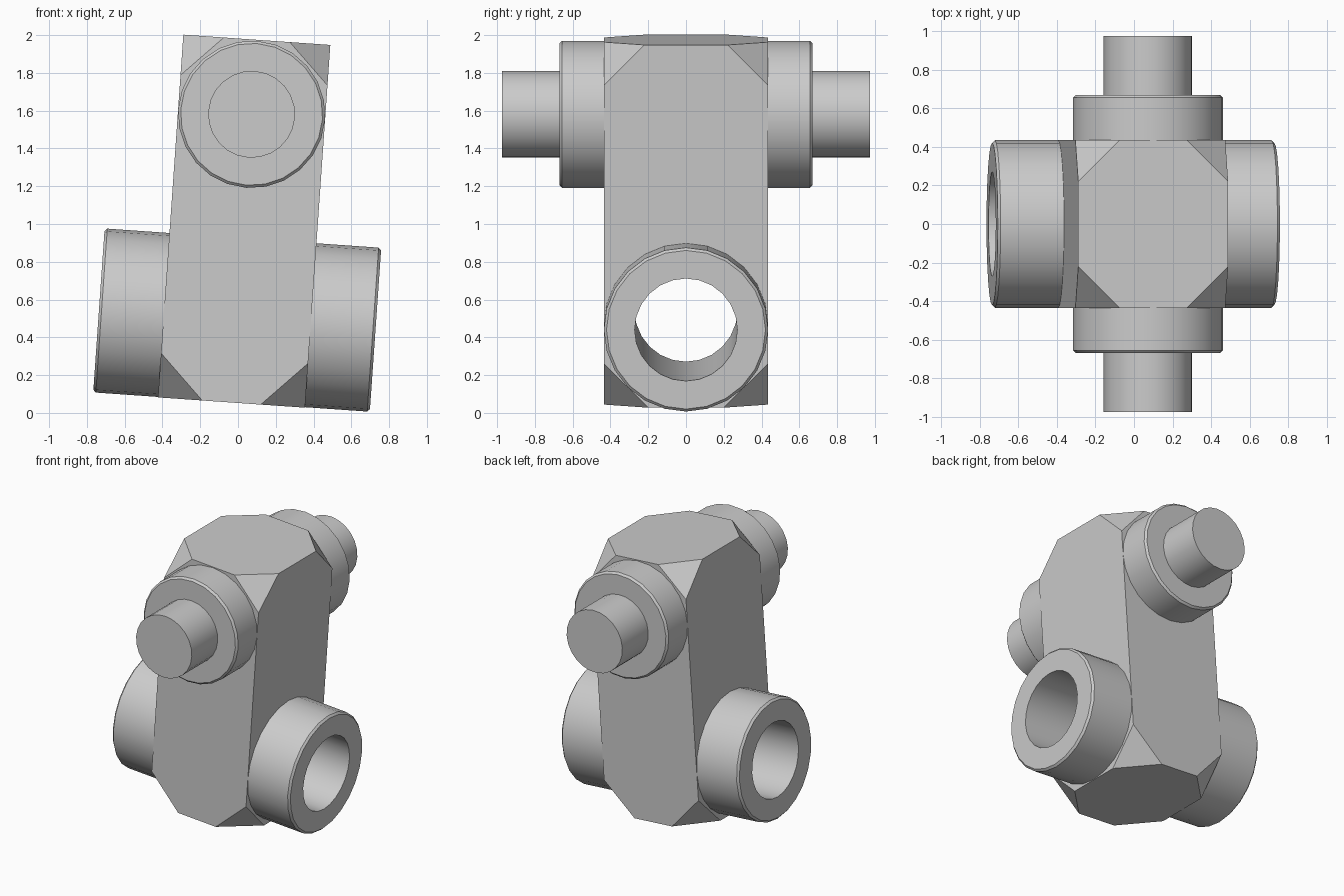
import bpy, bmesh
from math import radians, cos, sin, tau
from itertools import product
from mathutils import Matrix, Vector

cube = bpy.data.objects.get("Cube")
if cube:
    bpy.data.objects.remove(cube, do_unlink=True)

GREY = (0.6, 0.6, 0.6, 1)
steel = bpy.data.materials.new("plain grey")
steel.use_nodes = True
steel.diffuse_color = GREY
steel.node_tree.nodes["Principled BSDF"].inputs["Base Color"].default_value = GREY

# The whole joint leans slightly about the y axis
TILT = Matrix.Translation((0.0325, 0, 1.015)) @ Matrix.Rotation(radians(4), 4, 'Y')
HALF = Vector((0.39, 0.435, 0.9625))
SIDES = 24


def add_object(name, bm, matrix, smooth=True):
    bmesh.ops.recalc_face_normals(bm, faces=bm.faces)
    mesh = bpy.data.meshes.new(name)
    bm.to_mesh(mesh)
    bm.free()
    mesh.materials.append(steel)
    obj = bpy.data.objects.new(name, mesh)
    bpy.context.collection.objects.link(obj)
    obj.matrix_world = TILT @ matrix
    if smooth:
        bpy.ops.object.select_all(action='DESELECT')
        obj.select_set(True)
        bpy.context.view_layer.objects.active = obj
        bpy.ops.object.shade_smooth_by_angle(angle=radians(30))
    return obj


def lathe(name, profile, axis, center, closed=False):
    """Turn a (radius, height) profile round the given axis."""
    bm = bmesh.new()
    rings = [[bm.verts.new((r * cos(tau * i / SIDES), r * sin(tau * i / SIDES), h))
              for i in range(SIDES)] for r, h in profile]
    pairs = list(zip(rings, rings[1:]))
    if closed:
        pairs.append((rings[-1], rings[0]))
    else:
        bm.faces.new(rings[0])
        bm.faces.new(rings[-1])
    for a, b in pairs:
        for i in range(SIDES):
            j = (i + 1) % SIDES
            bm.faces.new((a[i], a[j], b[j], b[i]))
    turn = Vector(axis).to_track_quat('Z', 'Y').to_matrix().to_4x4()
    return add_object(name, bm, Matrix.Translation(center) @ turn)


# Block with its eight corners cut off
bm = bmesh.new()
for sx, sy, sz in product((-1, 1), repeat=3):
    cut = 0.215 if sz > 0 else 0.235
    for k in range(3):
        p = HALF.copy()
        p[k] -= cut
        bm.verts.new((p.x * sx, p.y * sy, p.z * sz))
bmesh.ops.convex_hull(bm, input=bm.verts)
bmesh.ops.dissolve_limit(bm, angle_limit=radians(1), verts=bm.verts, edges=bm.edges)
body = add_object("body_block", bm, Matrix(), smooth=False)

# Clearance through the block for the bored barrel
BARREL = (0, 0, -0.525)
cutter = lathe("bore_cutter", [(0.32, -0.6), (0.32, 0.6)], (1, 0, 0), BARREL)
cutter.hide_render = True
cutter.hide_set(True)
mod = body.modifiers.new("bore", 'BOOLEAN')
mod.operation = 'DIFFERENCE'
mod.solver = 'EXACT'
mod.object = cutter
bpy.ops.object.select_all(action='DESELECT')
body.select_set(True)
bpy.context.view_layer.objects.active = body
bpy.ops.object.modifier_apply(modifier=mod.name)
bpy.data.objects.remove(cutter, do_unlink=True)

# Hollow barrel across the lower end
R, BORE, L, B = 0.435, 0.272, 0.734, 0.014
lathe("lower_barrel", [(BORE, -L), (R - B, -L), (R, B - L), (R, L - B), (R - B, L), (BORE, L)],
      (1, 0, 0), BARREL, closed=True)

# Stepped trunnions front and back at the upper end
R, PIN, FACE, TIP = 0.39, 0.23, 0.67, 0.975
for name, side in (("front_trunnion", -1), ("back_trunnion", 1)):
    lathe(name, [(R, 0.43), (R, FACE - B), (R - B, FACE), (PIN, FACE), (PIN, TIP)],
          (0, side, 0), (0, 0, 0.567))
